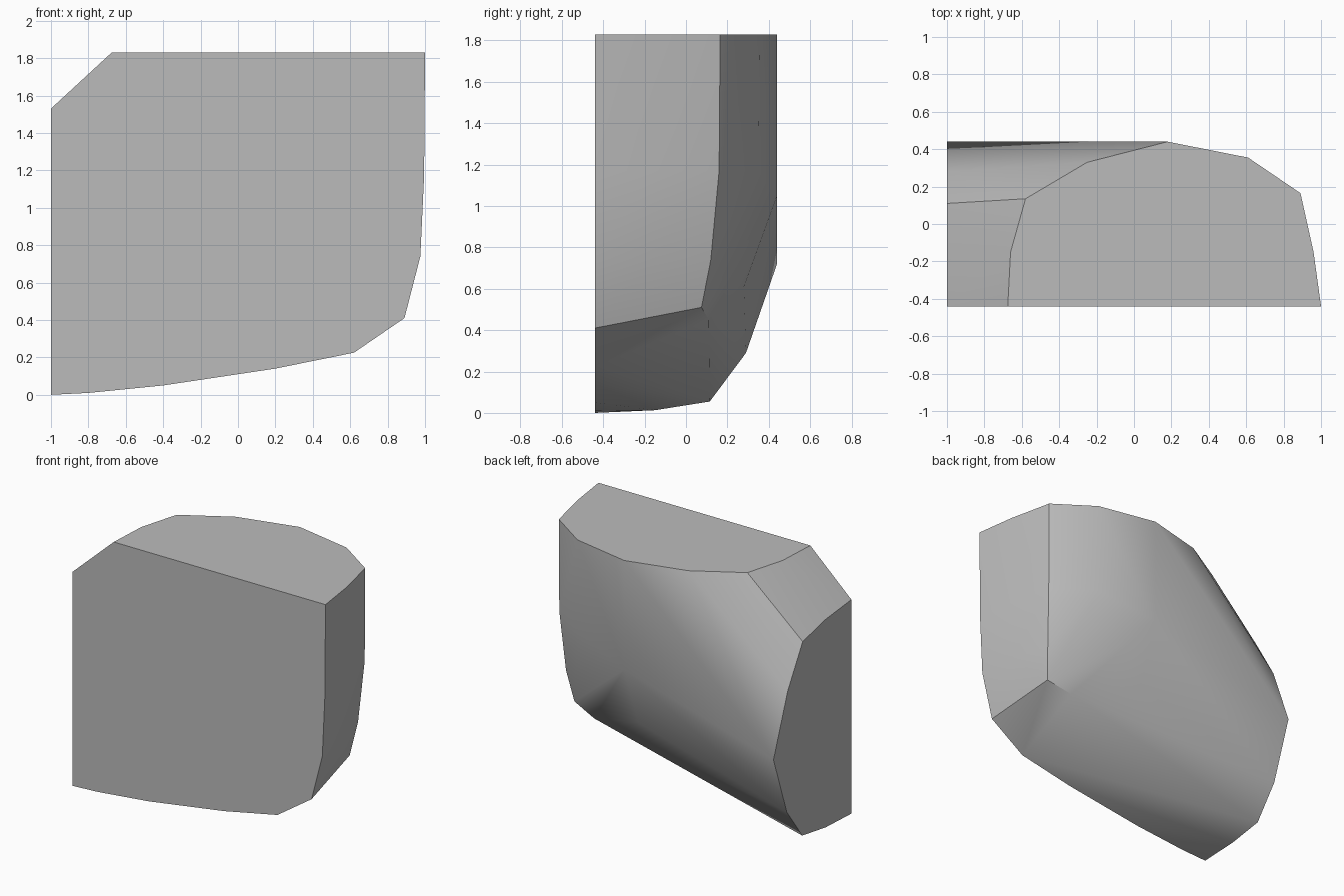
import bpy
import bmesh
import math

cube = bpy.data.objects.get("Cube")
if cube:
    bpy.data.objects.remove(cube, do_unlink=True)

FRONT, LEFT, TOP = -0.44, -1.0, 1.83

# Flat front outline (x, z)
front = [(-1, 0), (-0.8, 0.01), (-0.4, 0.05), (0.2, 0.14), (0.62, 0.225),
         (0.89, 0.41), (0.975, 0.74), (0.995, 1.17), (1, 1.83),
         (-0.675, 1.83), (-1, 1.53)]
# Flat top outline (x, y)
top = [(-0.66, -0.15), (-0.58, 0.135), (-0.25, 0.33), (0.18, 0.44),
       (0.61, 0.355), (0.89, 0.165), (0.96, -0.15)]
# Flat end outline (y, z)
end = [(-0.15, 1.5), (0.11, 1.44), (0.28, 1.15), (0.44, 0.72),
       (0.29, 0.29), (0.115, 0.055), (-0.15, 0.013)]
# Rounded back and side corners (x, y, z)
corners = [(0.89, 0.16, 1.17), (0.865, 0.12, 0.74), (0.83, 0.075, 0.51),
           (0.65, 0.11, 0.45), (0.96, -0.15, 1.17), (0.94, -0.16, 0.74),
           (0.61, 0.35, 1.17), (0.18, 0.44, 1.05), (0.18, 0.28, 0.61)]

points = [(x, FRONT, z) for x, z in front]
points += [(x, y, TOP) for x, y in top]
points += [(LEFT, y, z) for y, z in end]
points += corners

# Wrap the outlines in one solid and merge the flat faces
bm = bmesh.new()
for p in points:
    bm.verts.new(p)
hull = bmesh.ops.convex_hull(bm, input=bm.verts[:])
loose = [v for v in bm.verts if not v.link_faces]
bmesh.ops.delete(bm, geom=loose, context='VERTS')
bmesh.ops.dissolve_limit(bm, angle_limit=math.radians(1),
                         verts=bm.verts[:], edges=bm.edges[:])
bmesh.ops.recalc_face_normals(bm, faces=bm.faces[:])
mesh = bpy.data.meshes.new("stone_block")
bm.to_mesh(mesh)
bm.free()
block = bpy.data.objects.new("stone_block", mesh)
bpy.context.collection.objects.link(block)

# Plain grey stone
grey = bpy.data.materials.new("stone_grey")
grey.use_nodes = True
colour = (0.5, 0.5, 0.5, 1)
grey.diffuse_color = colour
for node in grey.node_tree.nodes:
    if node.type == 'BSDF_PRINCIPLED':
        node.inputs["Base Color"].default_value = colour
mesh.materials.append(grey)

# Smooth the rounded back, keep the cut faces crisp
bpy.ops.object.select_all(action='DESELECT')
block.select_set(True)
bpy.context.view_layer.objects.active = block
bpy.ops.object.shade_smooth_by_angle(angle=math.radians(32))
